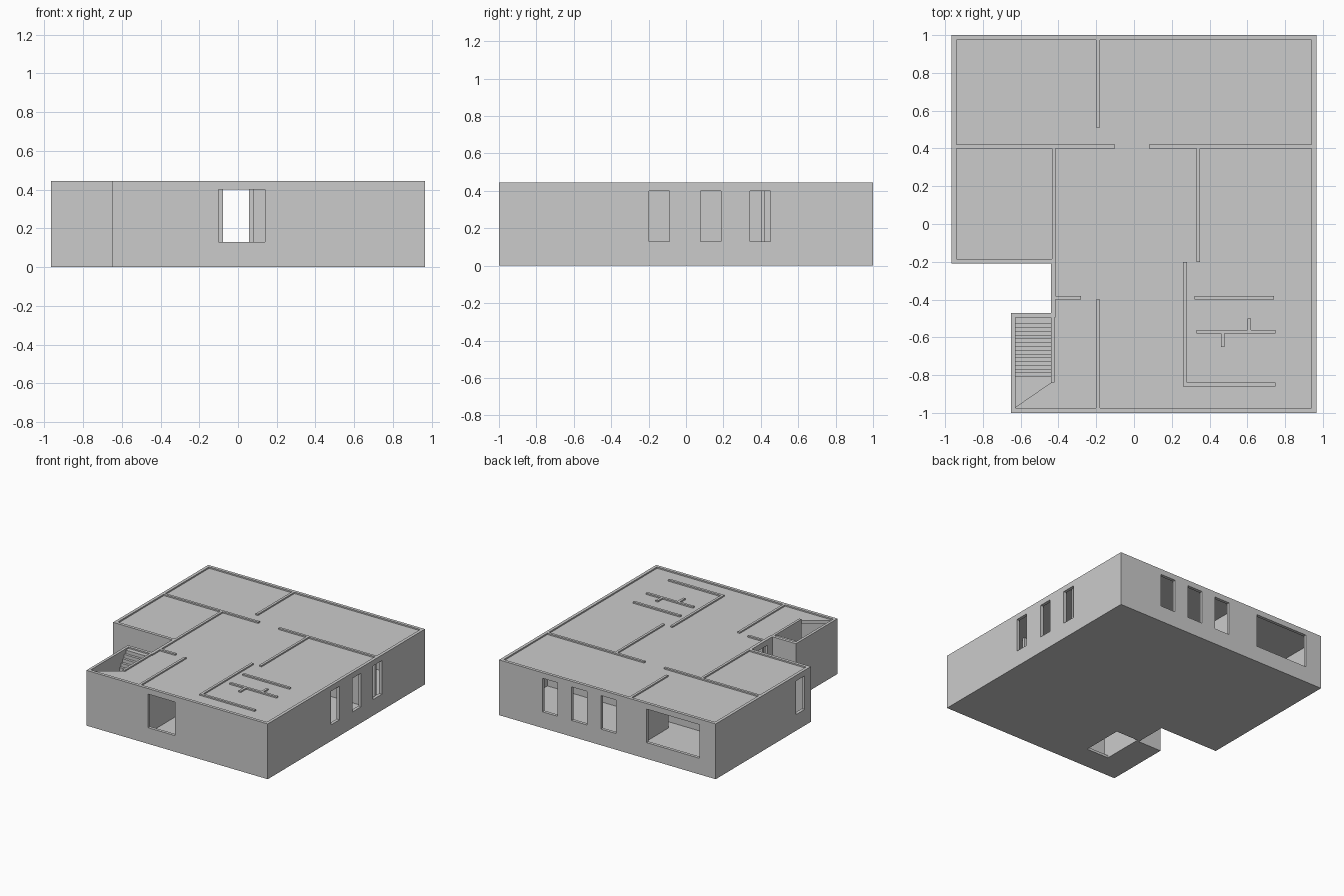
import bpy, bmesh
from mathutils import Matrix

if "Cube" in bpy.data.objects:
    bpy.data.objects.remove(bpy.data.objects["Cube"])

TOP, FLOOR = 0.445, 0.02
CEIL0, CEIL1 = 0.41, 0.434


def prism(name, pts, z0, z1):
    """Vertical prism from a plan outline."""
    bm = bmesh.new()
    face = bm.faces.new([bm.verts.new((x, y, z0)) for x, y in pts])
    ext = bmesh.ops.extrude_face_region(bm, geom=[face])
    moved = [v for v in ext["geom"] if isinstance(v, bmesh.types.BMVert)]
    bmesh.ops.translate(bm, vec=(0, 0, z1 - z0), verts=moved)
    bmesh.ops.recalc_face_normals(bm, faces=bm.faces)
    me = bpy.data.meshes.new(name)
    bm.to_mesh(me)
    bm.free()
    ob = bpy.data.objects.new(name, me)
    bpy.context.collection.objects.link(ob)
    return ob


def box(name, x0, x1, y0, y1, z0, z1):
    return prism(name, [(x0, y0), (x1, y0), (x1, y1), (x0, y1)], z0, z1)


def cut(ob, cutter):
    """Subtract cutter, apply, and delete the cutter."""
    mod = ob.modifiers.new("cut", 'BOOLEAN')
    mod.operation = 'DIFFERENCE'
    mod.solver = 'EXACT'
    mod.object = cutter
    bpy.context.view_layer.objects.active = ob
    bpy.ops.object.modifier_apply(modifier=mod.name)
    bpy.data.objects.remove(cutter)


outer = [(-.65, -1), (.965, -1), (.965, 1), (-.965, 1),
         (-.965, -.21), (-.44, -.21), (-.44, -.47), (-.65, -.47)]
inner = [(-.628, -.975), (.94, -.975), (.94, .975), (-.94, .975),
         (-.94, -.185), (-.415, -.185), (-.415, -.495), (-.628, -.495)]

# Floor and outer walls as one hollow shell
shell = prism("outer_walls_and_floor", outer, 0, TOP)
cut(shell, prism("room_cutter", inner, FLOOR, 1))

# Window openings
W0, W1 = 0.13, 0.40
windows = [(-.10, .14, -1.1, -.9),                      # front
           (-.82, -.35, .9, 1.1),                       # back, wide
           (-1.1, -.9, -.13, -.02)]                     # left
windows += [(c - .068, c + .068, .9, 1.1) for c in (-.01, .25, .51)]
windows += [(.9, 1.1, c - .055, c + .055) for c in (-.143, .132, .397)]
for w in windows:
    cut(shell, box("window_cutter", *w, W0, W1))

# Entrance in the recess, and the stair opening in the floor
cut(shell, box("door_cutter", -.5, -.38, -.41, -.28, FLOOR + .001, W1))
cut(shell, box("floor_hole_cutter", -.419, -.22, -.80, -.46, -.1, .1))

# Ceiling, slightly below the wall tops, open over the stairs
ceiling = prism("ceiling", inner, CEIL0, CEIL1)
cut(ceiling, prism("stairwell_cutter",
                   [(-.7, -.51), (-.44, -.51), (-.44, -.84), (-.628, -.97), (-.7, -.97)], .3, .6))

# Interior walls: x0, x1, y0, y1
T = 0.02
partitions = {
    "left_bedroom_wall": (-.94, -.415, .40, .42),
    "rear_wall_left": (-.415, -.10, .40, .42),
    "rear_wall_right": (.08, .94, .40, .42),
    "rear_room_divider": (-.20, -.18, .51, .975),
    "left_hall_wall": (-.435, -.415, -.185, .40),
    "right_room_divider": (.33, .35, -.20, .40),
    "entry_side_wall": (-.20, -.18, -.975, -.40),
    "entry_rear_wall": (-.415, -.28, -.40, -.38),
    "stair_partition": (-.44, -.42, -.84, -.495),
    "service_spine_wall": (.26, .28, -.86, -.20),
    "service_wall_rear": (.32, .74, -.40, -.38),
    "service_wall_middle": (.33, .75, -.58, -.56),
    "service_wall_front": (.26, .75, -.86, -.84),
    "service_stub_a": (.46, .48, -.65, -.58),
    "service_stub_b": (.60, .62, -.56, -.50),
}
for name, (x0, x1, y0, y1) in partitions.items():
    box(name, x0, x1, y0, y1, FLOOR, TOP)

# Staircase: stepped side profile swept across its width, rising to the back
N, Y0, Y1 = 15, -.81, -.51
rise, run = (CEIL1 - FLOOR) / N, (Y1 - Y0) / N
profile = [(Y0, FLOOR)]
for i in range(N):
    profile += [(Y0 + i * run, FLOOR + (i + 1) * rise),
                (Y0 + (i + 1) * run, FLOOR + (i + 1) * rise)]
profile += [(Y1, FLOOR)]
stairs = prism("staircase", profile, -.628, -.44)
# profile axes (x, y, z) become (y, z, x)
stairs.data.transform(Matrix(((0, 0, 1, 0), (1, 0, 0, 0), (0, 1, 0, 0), (0, 0, 0, 1))))
